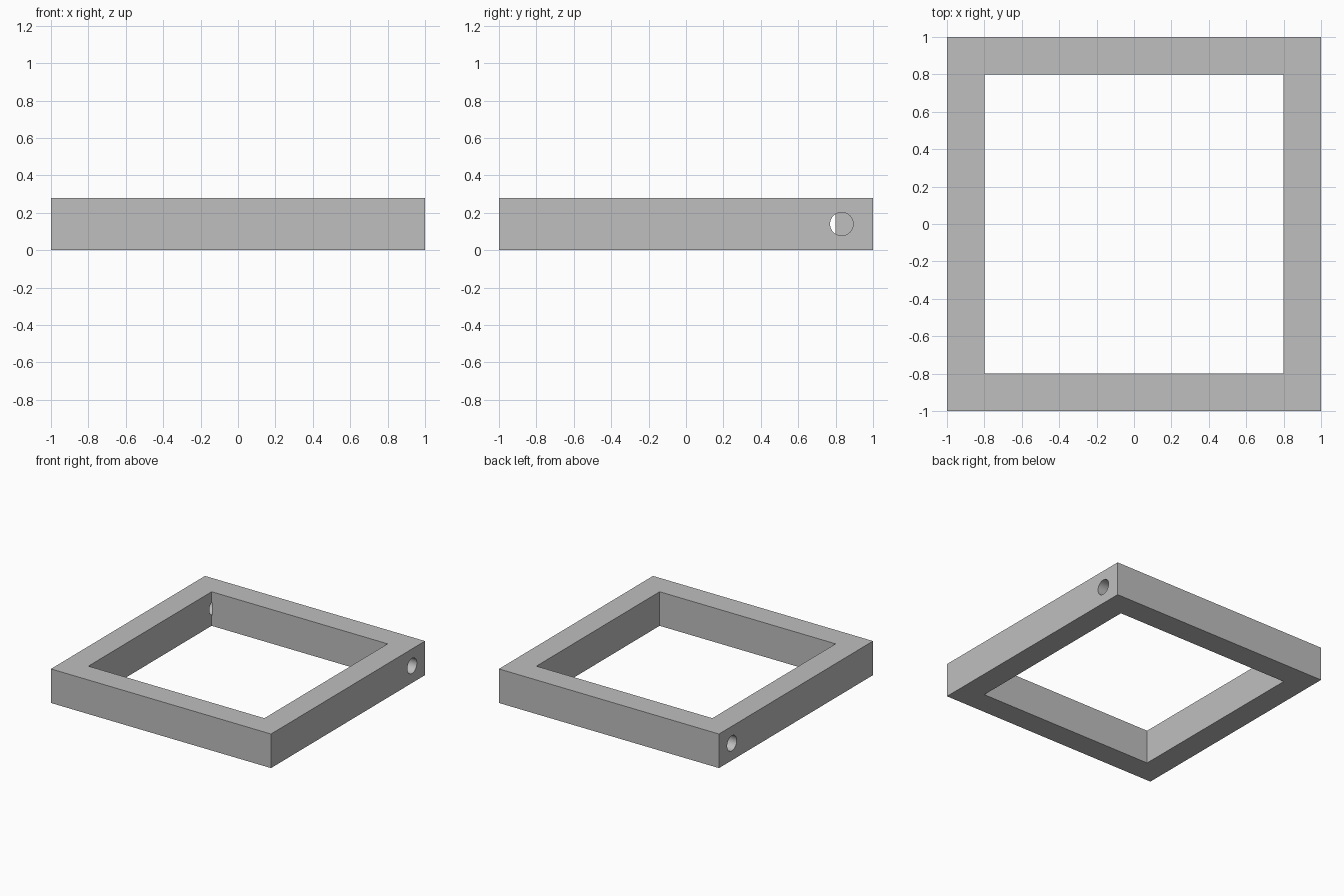
import bpy
import math

if "Cube" in bpy.data.objects:
    bpy.data.objects.remove(bpy.data.objects["Cube"], do_unlink=True)

HEIGHT = 0.28
INNER = 0.8        # half width of the opening
HOLE_Y = 0.832
HOLE_RADIUS = 0.062

grey = bpy.data.materials.new("plain grey")
grey.use_nodes = True
grey.diffuse_color = (0.52, 0.52, 0.52, 1)
grey.node_tree.nodes["Principled BSDF"].inputs["Base Color"].default_value = grey.diffuse_color


def box(name, half, height):
    bpy.ops.mesh.primitive_cube_add(size=1, location=(0, 0, HEIGHT / 2))
    obj = bpy.context.object
    obj.name = name
    obj.scale = (2 * half, 2 * half, height)
    bpy.ops.object.transform_apply(location=True, rotation=True, scale=True)
    obj.data.materials.append(grey)
    return obj


def cut(target, cutter):
    cutter.hide_render = True
    mod = target.modifiers.new("cut", "BOOLEAN")
    mod.operation = "DIFFERENCE"
    mod.solver = "EXACT"
    mod.object = cutter
    bpy.ops.object.select_all(action="DESELECT")
    target.select_set(True)
    bpy.context.view_layer.objects.active = target
    bpy.ops.object.modifier_apply(modifier=mod.name)
    bpy.data.objects.remove(cutter, do_unlink=True)


# Square frame with an open middle
frame = box("square_frame", 1, HEIGHT)
cut(frame, box("opening_cutter", INNER, HEIGHT * 2))

# Round hole through each side bar, beside the back corners
inner_end, outer_end = INNER - 0.002, 1.1
for side in (-1, 1):
    bpy.ops.mesh.primitive_cylinder_add(
        vertices=48, radius=HOLE_RADIUS, depth=outer_end - inner_end,
        location=(side * (inner_end + outer_end) / 2, HOLE_Y, HEIGHT / 2),
        rotation=(0, math.pi / 2, 0))
    hole = bpy.context.object
    hole.name = "hole_cutter"
    hole.data.materials.append(grey)
    cut(frame, hole)

# Smooth hole walls, sharp frame edges
bpy.ops.object.shade_smooth_by_angle(angle=math.radians(30))
